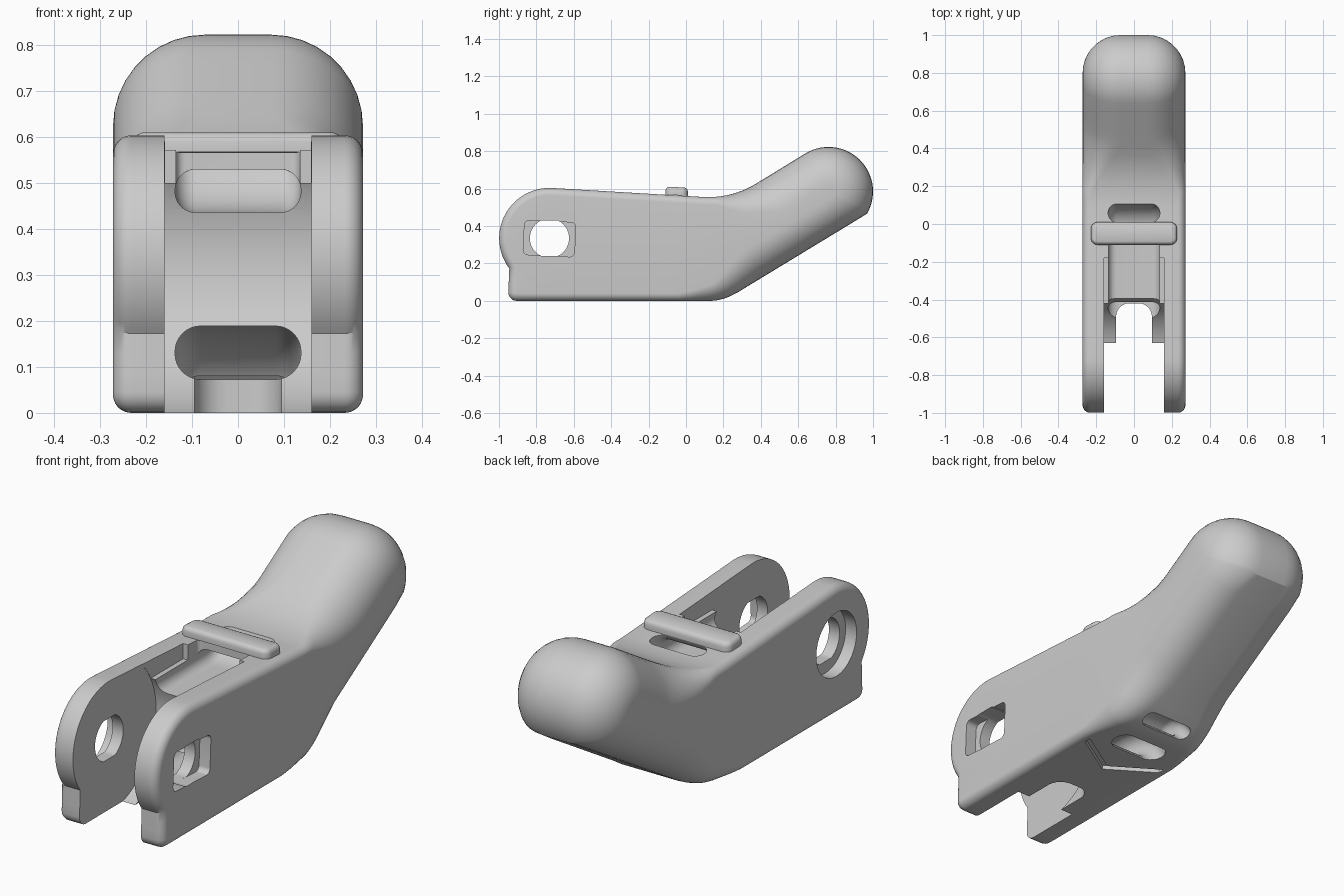
import bpy, bmesh, math
from mathutils import Vector

if "Cube" in bpy.data.objects:
    bpy.data.objects.remove(bpy.data.objects["Cube"])

grey = bpy.data.materials.new("matte_grey")
grey.diffuse_color = (0.6, 0.6, 0.6, 1)
grey.use_nodes = True
grey.node_tree.nodes["Principled BSDF"].inputs["Base Color"].default_value = grey.diffuse_color
W = 0.272                      # half width
PIVOT = (-0.73, 0.335)         # fork pivot (y, z)


def finish(name, bm):
    bmesh.ops.recalc_face_normals(bm, faces=bm.faces)
    me = bpy.data.meshes.new(name)
    bm.to_mesh(me)
    bm.free()
    me.materials.append(grey)
    ob = bpy.data.objects.new(name, me)
    bpy.context.collection.objects.link(ob)
    return ob


def loft(name, rings):
    """Closed solid through equal-sized rings of points."""
    bm = bmesh.new()
    vs = [[bm.verts.new(p) for p in r] for r in rings]
    n = len(vs[0])
    for a, b in zip(vs, vs[1:]):
        for i in range(n):
            j = (i + 1) % n
            bm.faces.new((a[i], a[j], b[j], b[i]))
    caps = [bm.faces.new(vs[0]), bm.faces.new(vs[-1])]
    bmesh.ops.recalc_face_normals(bm, faces=bm.faces)
    bmesh.ops.triangulate(bm, faces=caps)
    return finish(name, bm)


def arc(cy, cz, r, a0, a1, n):
    return [(cy + r * math.cos(math.radians(a0 + (a1 - a0) * i / n)),
             cz + r * math.sin(math.radians(a0 + (a1 - a0) * i / n))) for i in range(n + 1)]


def rounded(hw, hh, r, n=6):
    """Rounded rectangle outline centred on the origin."""
    pts = []
    for sx, sy, a in ((1, 1, 0), (-1, 1, 90), (-1, -1, 180), (1, -1, 270)):
        pts += arc(sx * (hw - r), sy * (hh - r), r, a, a + 90, n)
    return pts


def curve(p0, p1, p2, n=6):
    return [tuple(Vector(p0) * (1 - t) ** 2 + Vector(p1) * 2 * t * (1 - t) + Vector(p2) * t * t)
            for t in [i / n for i in range(n + 1)]]


def side_prism(name, pts, x0, x1):
    return loft(name, [[(x, y, z) for y, z in pts] for x in (x0, x1)])


def plan_prism(name, pts, z0, z1):
    return loft(name, [[(x, y, z) for x, y in pts] for z in (z0, z1)])


def tunnel(name, path, hw, hh):
    """Strap tunnel: rounded slot section swept along a (y, z) path."""
    rings = []
    for i, p in enumerate(path):
        t = (Vector(path[min(i + 1, len(path) - 1)]) - Vector(path[max(i - 1, 0)])).normalized()
        rings.append([(x, p[0] - t.y * h, p[1] + t.x * h) for x, h in rounded(hw, hh, hh * 0.96, 8)])
    return loft(name, rings)


# Side outline of the lever, clockwise from the foot
outline = arc(-0.905, 0.045, 0.045, 270, 180, 5)
outline += arc(*PIVOT, 0.269, 217, 88, 25)
outline += curve((0.08, 0.556), (0.23, 0.545), (0.36, 0.618), 10)
outline += arc(0.762, 0.585, 0.238, 121, -30, 30)
tip = Vector(outline[-1])
outline += [(0.86, 0.400)]
outline += curve((0.31, 0.066), (0.21, 0.0), (0.13, 0.0), 8)
fine = []
for i, p in enumerate(outline):
    a, b = Vector(p), Vector(outline[(i + 1) % len(outline)])
    n = 1 if (a - tip).length < 1e-6 else max(1, math.ceil((b - a).length / 0.06))
    fine += [a.lerp(b, k / n) for k in range(n)]


def edge_radius(p):
    """Edge rounding grows from the fork to the handle."""
    lo, hi, top = (0.16, 0.42, 0.2) if p.y > 0.46 else (-0.02, 0.4, 0.172)
    t = min(1, max(0, (p.x - lo) / (hi - lo)))
    return 0.04 + (top - 0.04) * t


inward = []
for i, p in enumerate(fine):
    d = (fine[(i + 1) % len(fine)] - p).normalized() + (p - fine[i - 1]).normalized()
    d.normalize()
    v = Vector((d.y, -d.x))
    if (p - tip).length < 1e-6:          # the tip corner follows the round end
        v = (Vector((0.762, 0.585)) - p).normalized()
    inward.append(v)
rings = []
K = 9
angles = [math.pi / 2 * k / K for k in range(K + 1)]
for side, seq in ((-1, angles), (1, angles[::-1])):
    for a in seq:
        ring = []
        for p, n in zip(fine, inward):
            r = edge_radius(p)
            q = p + n * r * (1 - math.sin(a))
            ring.append((side * (W - r * (1 - math.cos(a))), q.x, q.y))
        rings.append(ring)
body = loft("lever_body", rings)

# Cutters: fork gap, notch, pivot hole and its pockets
cutters = [
    side_prism("fork_gap", arc(*PIVOT, 0.35, -90, 90, 40) + [(-0.73, 0.8), (-1.2, 0.8), (-1.2, -0.2),
                                                             (-0.73, -0.2)], -0.16, 0.16),
    plan_prism("bottom_notch", [(x, y - 0.57) for x, y in rounded(0.095, 0.15, 0.07)], -0.1, 0.25),
    side_prism("pivot_hole", [(PIVOT[0] + y, min(0.43, max(0.24, PIVOT[1] + z)))
                              for y, z in arc(0, 0, 0.105, 5, 355, 35)], -0.4, 0.4),
    side_prism("round_pocket", arc(*PIVOT, 0.15, 0, 352.5, 47), -0.4, -0.215),
]
c, s = math.cos(-0.05), math.sin(-0.05)
cutters.append(side_prism("square_pocket", [(-0.73 + y * c - z * s, 0.333 + y * s + z * c)
                                            for y, z in rounded(0.137, 0.092, 0.025)], 0.215, 0.4))
# Cutters: strap channel in the top, strap tunnels below
cutters += [
    tunnel("top_tunnel", [(-0.6, 0.483), (-0.06, 0.483)]
           + curve((-0.03, 0.483), (0.06, 0.49), (0.065, 0.6)) + [(0.065, 0.7)], 0.137, 0.047),
    plan_prism("top_trough", [(x, y - 0.31) for x, y in rounded(0.135, 0.21, 0.02)], 0.484, 0.75),
    plan_prism("top_recess", [(-0.159, -0.18), (0.159, -0.18), (0.159, -0.6), (-0.159, -0.6)], 0.5, 0.76),
    tunnel("lower_tunnel", [(-0.6, 0.131), (-0.3, 0.131)]
           + curve((-0.2, 0.131), (0.0, 0.12), (0.04, -0.02)) + [(0.05, -0.1)], 0.137, 0.058),
    tunnel("rear_tunnel", curve((0.02, -0.06), (0.13, 0.23), (0.27, -0.04), 10), 0.13, 0.04),
    # Arrow-shaped groove on the underside
    plan_prism("arrow_groove", [(0, -0.225), (0.22, -0.085), (0.22, -0.05), (0, -0.19),
                                (-0.22, -0.05), (-0.22, -0.085)], -0.1, 0.02),
]
bpy.context.view_layer.objects.active = body
for cut in cutters:
    m = body.modifiers.new(cut.name, 'BOOLEAN')
    m.operation, m.solver, m.object = 'DIFFERENCE', 'EXACT', cut
    m.use_self = True
    bpy.ops.object.modifier_apply(modifier=m.name)
    bpy.data.objects.remove(cut)

# Raised strap bridge across the top
bridge = loft("strap_bridge", [
    [(x, y - 0.05, z - 0.05 * y) for x, y in rounded(0.228 - i, 0.06 - i, 0.035 - i)]
    for z, i in ((0.565, 0), (0.587, 0), (0.597, 0.003), (0.604, 0.009), (0.608, 0.018))])

for ob in (body, bridge):
    bpy.ops.object.select_all(action='DESELECT')
    ob.select_set(True)
    bpy.context.view_layer.objects.active = ob
    bpy.ops.object.shade_smooth_by_angle(angle=math.radians(30))
